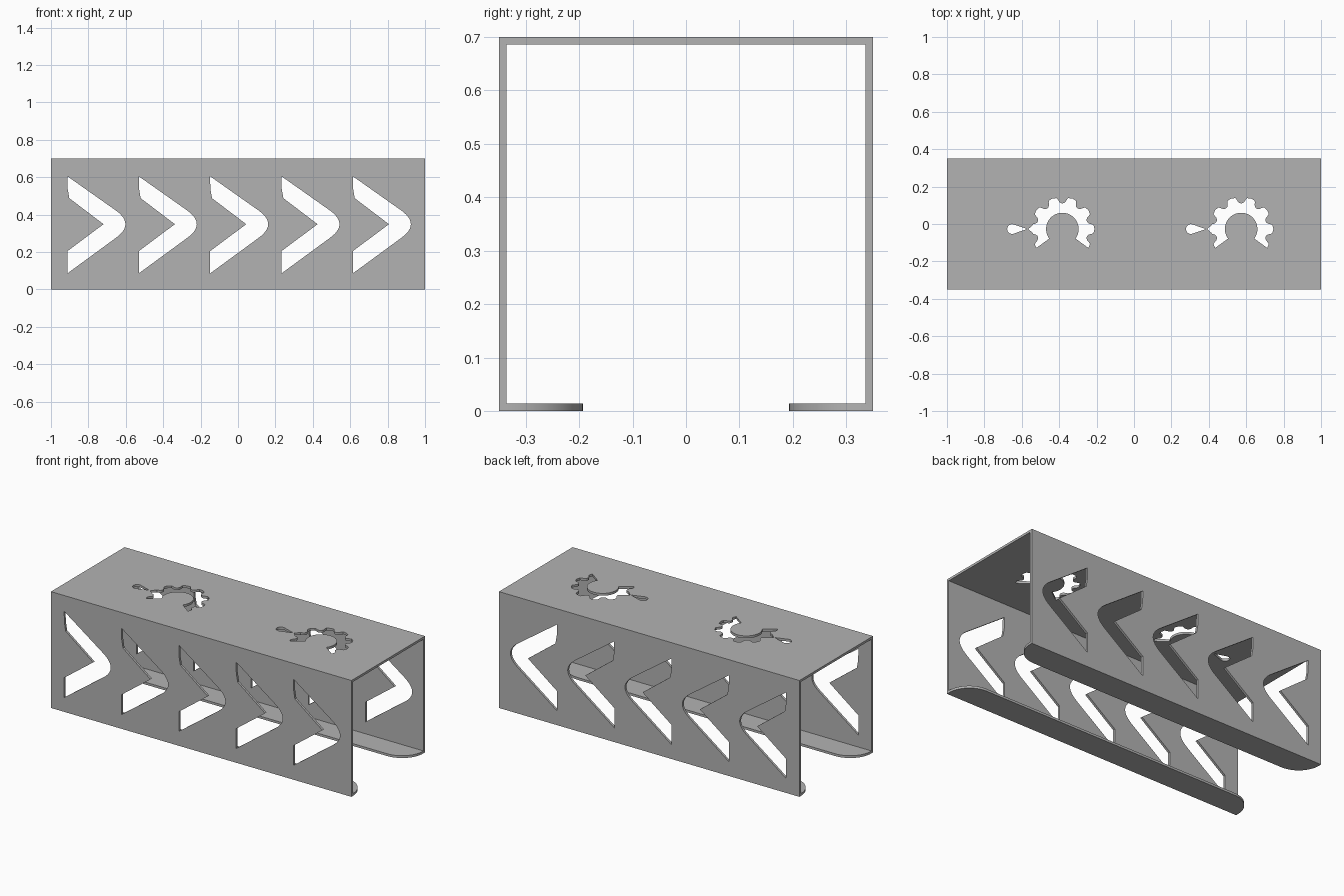
import bpy, bmesh, math
from mathutils import Vector

if "Cube" in bpy.data.objects:
    bpy.data.objects.remove(bpy.data.objects["Cube"], do_unlink=True)

HALF_W, HEIGHT, T, LIP = 0.35, 0.7, 0.014, 0.193


def prism(bm, points, sweep):
    """Extrude a closed outline of 3D points along the sweep vector."""
    face = bm.faces.new([bm.verts.new(p) for p in points])
    new = bmesh.ops.extrude_face_region(bm, geom=[face])["geom"]
    bmesh.ops.translate(bm, vec=sweep, verts=[v for v in new if isinstance(v, bmesh.types.BMVert)])


def finish(bm, name):
    bmesh.ops.recalc_face_normals(bm, faces=bm.faces[:])
    mesh = bpy.data.meshes.new(name)
    bm.to_mesh(mesh)
    bm.free()
    obj = bpy.data.objects.new(name, mesh)
    bpy.context.collection.objects.link(obj)
    return obj


def polar(r, deg):
    a = math.radians(deg)
    return r * math.cos(a), r * math.sin(a)


# Bent sheet channel with inward bottom lips
half = [(HALF_W, HEIGHT), (HALF_W, 0), (LIP, 0), (LIP, T),
        (HALF_W - T, T), (HALF_W - T, HEIGHT - T)]
outline = half + [(-y, z) for y, z in reversed(half)]
bm = bmesh.new()
prism(bm, [(-1, y, z) for y, z in outline], Vector((2, 0, 0)))
corners = [e for e in bm.edges if all(abs(abs(v.co.y) - LIP) < 1e-4 for v in e.verts)
           and abs(e.verts[0].co.x - e.verts[1].co.x) < 1e-4]
bmesh.ops.bevel(bm, geom=corners, offset=0.142, segments=14, profile=0.5, affect='EDGES')
channel = finish(bm, "cable_channel")

# Chevron openings through both side walls
bm = bmesh.new()
chevron = [(0, 0.605), (0.001, 0.54), (0.01, 0.488), (0.193, 0.349), (0, 0.205), (0, 0.086)]
a, tip, b = Vector((0.258, 0.275)), Vector((0.362, 0.349)), Vector((0.258, 0.423))
for i in range(13):
    t = i / 12
    chevron.append(tuple(a * (1 - t) ** 2 + tip * 2 * t * (1 - t) + b * t ** 2))
for i in range(5):
    prism(bm, [(-0.912 + 0.3815 * i + x, -0.5, z) for x, z in chevron], Vector((0, 1, 0)))

# Partial gear ring and teardrop openings in the top
gear = []
tooth = [(-18, 0.137), (-14.5, 0.139), (-11.5, 0.146), (-9.5, 0.158), (-7.5, 0.168),
         (0, 0.172), (7.5, 0.168), (9.5, 0.158), (11.5, 0.146), (14.5, 0.139)]
for k in range(-1, 7):
    for d, r in tooth:
        if (k == -1 and d < 0) or (k == 6 and d > 0):
            continue
        if k == 5 and abs(d) < 9:
            r = 0.182 if d == 0 else 0.16
        gear.append(polar(r, 36 * k + d))
gear += [polar(0.087, 216 - 252 * i / 32) for i in range(33)]

drop = [(-0.188, 0)]
for i in range(21):
    x, y = polar(0.026, 75 + 210 * i / 20)
    drop.append((x - 0.269, y))

for cx in (-0.383, 0.573):
    for shape in (gear, drop):
        prism(bm, [(cx + x, y - 0.027, HEIGHT - 0.05) for x, y in shape], Vector((0, 0, 0.1)))
cutter = finish(bm, "opening_cutter")
cutter.hide_render = True

# Cut the openings
mod = channel.modifiers.new("openings", 'BOOLEAN')
mod.operation, mod.solver, mod.object = 'DIFFERENCE', 'EXACT', cutter
bpy.context.view_layer.objects.active = channel
channel.select_set(True)
bpy.ops.object.modifier_apply(modifier=mod.name)
bpy.data.objects.remove(cutter, do_unlink=True)

# Plain grey metal
grey = bpy.data.materials.new("grey_metal")
grey.use_nodes = True
colour = (0.45, 0.45, 0.45, 1)
grey.diffuse_color = colour
grey.node_tree.nodes["Principled BSDF"].inputs["Base Color"].default_value = colour
channel.data.materials.clear()
channel.data.materials.append(grey)
for p in channel.data.polygons:
    p.material_index = 0
bpy.ops.object.shade_smooth_by_angle(angle=math.radians(25))
